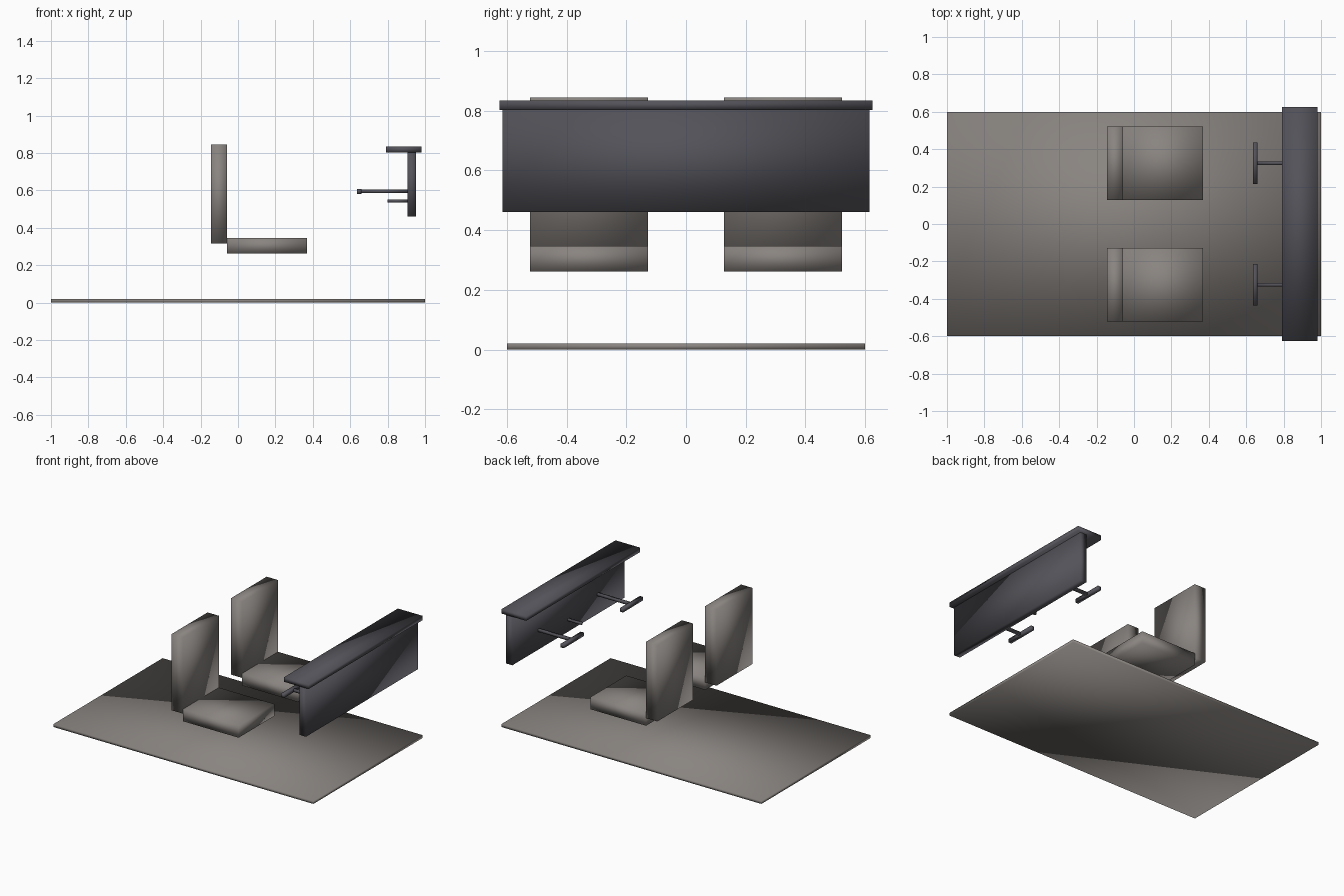
import bpy
from mathutils import Vector

old = bpy.data.objects.get("Cube")
if old:
    bpy.data.objects.remove(old, do_unlink=True)


def make_material(name, colour):
    mat = bpy.data.materials.new(name)
    mat.use_nodes = True
    mat.diffuse_color = colour
    mat.node_tree.nodes["Principled BSDF"].inputs["Base Color"].default_value = colour
    return mat


warm_grey = make_material("warm grey", (0.25, 0.23, 0.215, 1))
dark_slate = make_material("dark slate", (0.085, 0.085, 0.1, 1))


def box(name, low, high, mat):
    """Soft-shaded box spanning two opposite corners."""
    low, high = Vector(low), Vector(high)
    bpy.ops.mesh.primitive_cube_add(size=1, location=(low + high) / 2)
    obj = bpy.context.object
    obj.name = name
    obj.scale = high - low
    bpy.ops.object.transform_apply(location=False, rotation=False, scale=True)
    bpy.ops.object.shade_smooth()
    obj.data.materials.append(mat)
    return obj


# Floor
box("floor", (-1, -0.6, 0), (1, 0.6, 0.02), warm_grey)

# Instrument panel with overhanging cowl and central lever
box("instrument_panel", (0.905, -0.615, 0.46), (0.953, 0.615, 0.805), dark_slate)
box("panel_cowl", (0.792, -0.625, 0.803), (0.98, 0.625, 0.835), dark_slate)
box("centre_lever", (0.8, -0.008, 0.536), (0.91, 0.008, 0.551), dark_slate)

# Two seats, each with a control yoke ahead of it
for side, y in (("right", -0.325), ("left", 0.325)):
    box(side + "_seat_cushion", (-0.058, y - 0.197, 0.262), (0.37, y + 0.197, 0.346), warm_grey)
    box(side + "_seat_back", (-0.145, y - 0.197, 0.315), (-0.058, y + 0.197, 0.845), warm_grey)
    box(side + "_yoke_shaft", (0.655, y - 0.009, 0.586), (0.91, y + 0.009, 0.604), dark_slate)
    box(side + "_yoke_handle", (0.635, y - 0.11, 0.582), (0.659, y + 0.11, 0.607), dark_slate)
